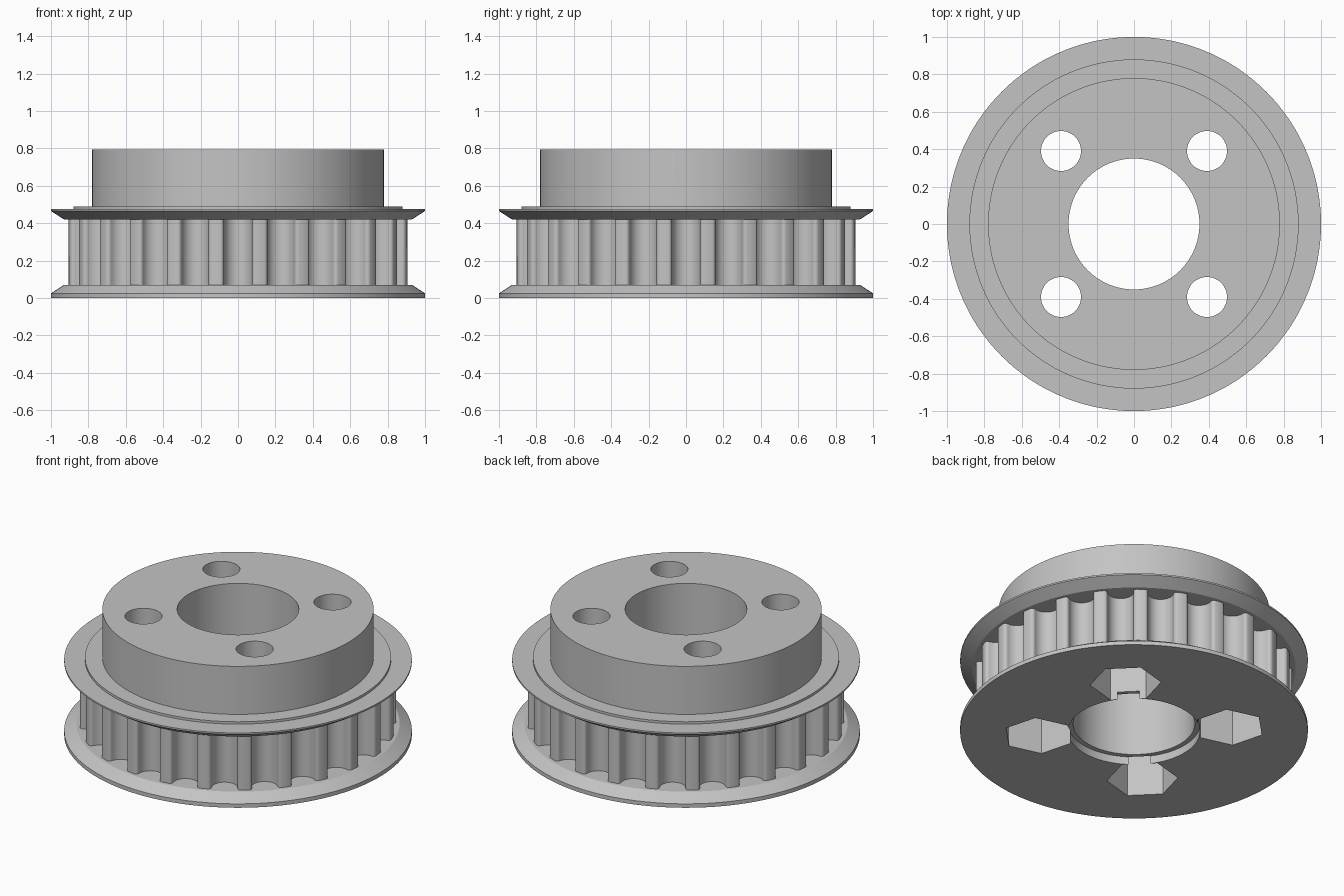
import bpy, bmesh
from math import sin, cos, pi, atan2, hypot, radians

default = bpy.data.objects.get("Cube")
if default:
    bpy.data.objects.remove(default, do_unlink=True)

TEETH = 24
TIP = 0.905          # radius of the tooth tips
GROOVE = 0.075       # radius of the round groove floor
FILLET = 0.02        # rounding of the tooth corners

grey = bpy.data.materials.new("machined_grey")
grey.use_nodes = True
grey.diffuse_color = (0.55, 0.55, 0.55, 1)
grey.node_tree.nodes["Principled BSDF"].inputs["Base Color"].default_value = grey.diffuse_color


def make_object(name, bm):
    bmesh.ops.recalc_face_normals(bm, faces=bm.faces[:])
    mesh = bpy.data.meshes.new(name)
    bm.to_mesh(mesh)
    bm.free()
    mesh.materials.append(grey)
    obj = bpy.data.objects.new(name, mesh)
    bpy.context.collection.objects.link(obj)
    return obj


def prism(name, x, y, radius, z0, z1, sides, turn=0.0):
    """Upright prism used as a cutter."""
    bm = bmesh.new()
    rings = [[bm.verts.new((x + radius * cos(turn + 2 * pi * i / sides),
                            y + radius * sin(turn + 2 * pi * i / sides), z))
              for i in range(sides)] for z in (z0, z1)]
    bm.faces.new(rings[0])
    bm.faces.new(rings[1])
    for i in range(sides):
        j = (i + 1) % sides
        bm.faces.new((rings[0][i], rings[0][j], rings[1][j], rings[1][i]))
    obj = make_object(name, bm)
    obj.hide_render = True
    return obj


# One groove as (sideways, radial) points: tooth corner, round floor, tooth corner
floor_centre = TIP - FILLET - 0.005
half = []
for i in range(9):
    a = pi / 2 * i / 8
    half.append((GROOVE * sin(a), floor_centre - GROOVE * cos(a)))
for i in range(5):
    a = pi / 2 * i / 4
    half.append((GROOVE + FILLET - FILLET * cos(a), TIP - FILLET + FILLET * sin(a)))
groove = [(-s, r) for s, r in reversed(half[1:])] + half

# Polar outline of the toothed section
outline = []
for t in range(TEETH):
    for s, r in groove:
        outline.append((2 * pi * t / TEETH + atan2(s, r), hypot(s, r)))
count = len(outline)

# Turned body: (radius, height); radius None follows the tooth outline
profile = [(1.0, 0.0), (1.0, 0.025), (0.93, 0.07), (None, 0.07),
           (None, 0.42), (0.93, 0.42), (1.0, 0.465), (1.0, 0.475),
           (0.88, 0.475), (0.88, 0.49), (0.78, 0.49), (0.78, 0.795)]
bm = bmesh.new()
rings = []
for radius, z in profile:
    rings.append([bm.verts.new(((radius or r) * cos(a), (radius or r) * sin(a), z))
                  for a, r in outline])
for low, high in zip(rings, rings[1:]):
    for i in range(count):
        j = (i + 1) % count
        bm.faces.new((low[i], low[j], high[j], high[i]))
bm.faces.new(rings[0])
bm.faces.new(rings[-1])
pulley = make_object("toothed_pulley", bm)

# Central bore with a shallow recess underneath
cutters = [prism("bore_cutter", 0, 0, 0.35, -0.1, 0.9, 96),
           prism("recess_cutter", 0, 0, 0.38, -0.1, 0.05, 96)]

# Four bolt holes, each with a hexagonal nut pocket facing the centre
for k in range(4):
    a = pi / 4 + k * pi / 2
    x, y = 0.552 * cos(a), 0.552 * sin(a)
    cutters.append(prism("bolt_hole_cutter", x, y, 0.107, -0.1, 0.9, 48))
    cutters.append(prism("nut_pocket_cutter", x, y, 0.205, -0.1, 0.4, 6, a + pi / 6))

bpy.ops.object.select_all(action="DESELECT")
pulley.select_set(True)
bpy.context.view_layer.objects.active = pulley
for cutter in cutters:
    cut = pulley.modifiers.new(cutter.name, "BOOLEAN")
    cut.operation = "DIFFERENCE"
    cut.solver = "EXACT"
    cut.object = cutter
    bpy.ops.object.modifier_apply(modifier=cut.name)
for cutter in cutters:
    bpy.data.objects.remove(cutter, do_unlink=True)

bpy.ops.object.shade_smooth_by_angle(angle=radians(28))
